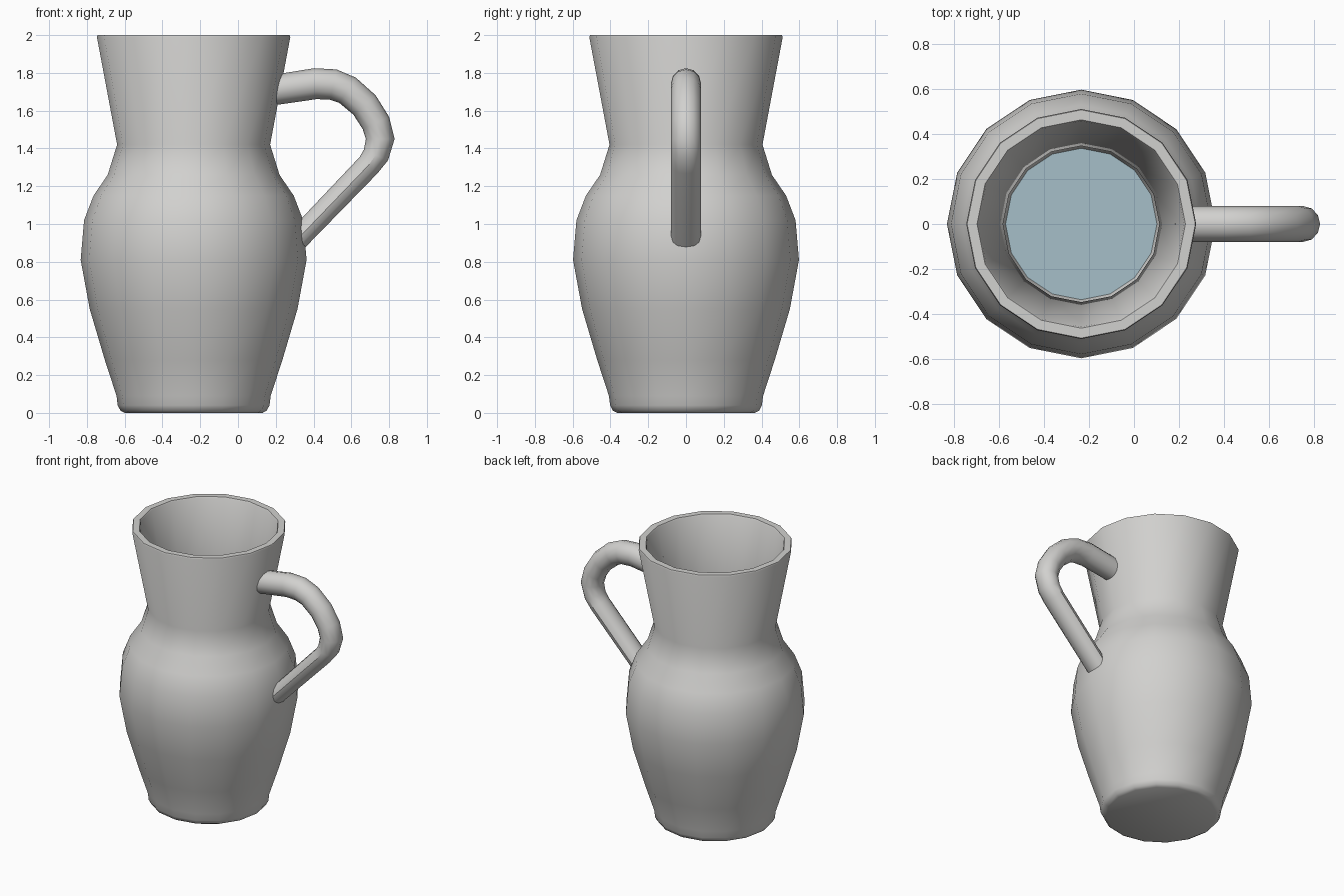
import bpy, bmesh, math
from mathutils import Vector

if "Cube" in bpy.data.objects:
    bpy.data.objects.remove(bpy.data.objects["Cube"])

CX = -0.235   # axis of the jug body
SIDES = 16


def material(name, rgb):
    m = bpy.data.materials.new(name)
    m.diffuse_color = (*rgb, 1)
    m.use_nodes = True
    m.node_tree.nodes["Principled BSDF"].inputs["Base Color"].default_value = m.diffuse_color
    return m


grey = material("warm grey clay", (0.64, 0.635, 0.62))
blue = material("pale blue water", (0.38, 0.52, 0.58))


def skin(name, rings, mats):
    """Bridge successive closed rings of points and cap both ends."""
    bm = bmesh.new()
    loops = [[bm.verts.new(p) for p in ring] for ring in rings]
    n = len(loops[0])
    for a, b in zip(loops, loops[1:]):
        for i in range(n):
            j = (i + 1) % n
            bm.faces.new((a[i], a[j], b[j], b[i]))
    bm.faces.new(loops[0][::-1])
    last = bm.faces.new(loops[-1])
    last.material_index = len(mats) - 1
    bmesh.ops.recalc_face_normals(bm, faces=bm.faces[:])
    me = bpy.data.meshes.new(name)
    bm.to_mesh(me)
    bm.free()
    for m in mats:
        me.materials.append(m)
    ob = bpy.data.objects.new(name, me)
    bpy.context.collection.objects.link(ob)
    bpy.ops.object.select_all(action='DESELECT')
    ob.select_set(True)
    bpy.context.view_layer.objects.active = ob
    bpy.ops.object.shade_smooth_by_angle(angle=math.radians(35))
    return ob


def circle(r, z):
    return [(CX + r * math.cos(math.tau * i / SIDES),
             r * math.sin(math.tau * i / SIDES), z) for i in range(SIDES)]


# jug body: outside from base to rim, then inside down to the blue floor
outer = [(0.365, 0), (0.387, 0.012), (0.402, 0.04), (0.408, 0.09), (0.47, 0.28),
         (0.55, 0.55), (0.598, 0.81), (0.58, 1.02), (0.53, 1.15),
         (0.455, 1.26), (0.405, 1.42), (0.512, 1.99), (0.508, 2.0)]
inner = [(0.464, 2.0), (0.458, 1.99), (0.348, 1.42), (0.40, 1.24),
         (0.475, 1.13), (0.525, 1.01), (0.542, 0.81), (0.495, 0.55),
         (0.415, 0.28), (0.353, 0.09), (0.337, 0.05)]
skin("jug_body", [circle(r, z) for r, z in outer + inner], [grey, blue])

# handle: bent tube, (x, z, half thickness), thinner towards the lower end
path = [(0.195, 1.71, 0.08), (0.41, 1.743, 0.082), (0.505, 1.738, 0.082),
        (0.58, 1.708, 0.08), (0.67, 1.63, 0.078), (0.73, 1.535, 0.077),
        (0.753, 1.45, 0.076), (0.73, 1.365, 0.07), (0.69, 1.31, 0.064),
        (0.315, 0.92, 0.06)]
rings = []
for k, (x, z, r) in enumerate(path):
    a, b = path[max(k - 1, 0)], path[min(k + 1, len(path) - 1)]
    t = Vector((b[0] - a[0], b[1] - a[1])).normalized()
    rings.append([(x - t.y * r * math.cos(u), 0.08 * math.sin(u), z + t.x * r * math.cos(u))
                  for u in (math.tau * i / 12 for i in range(12))])
skin("handle", rings, [grey])
